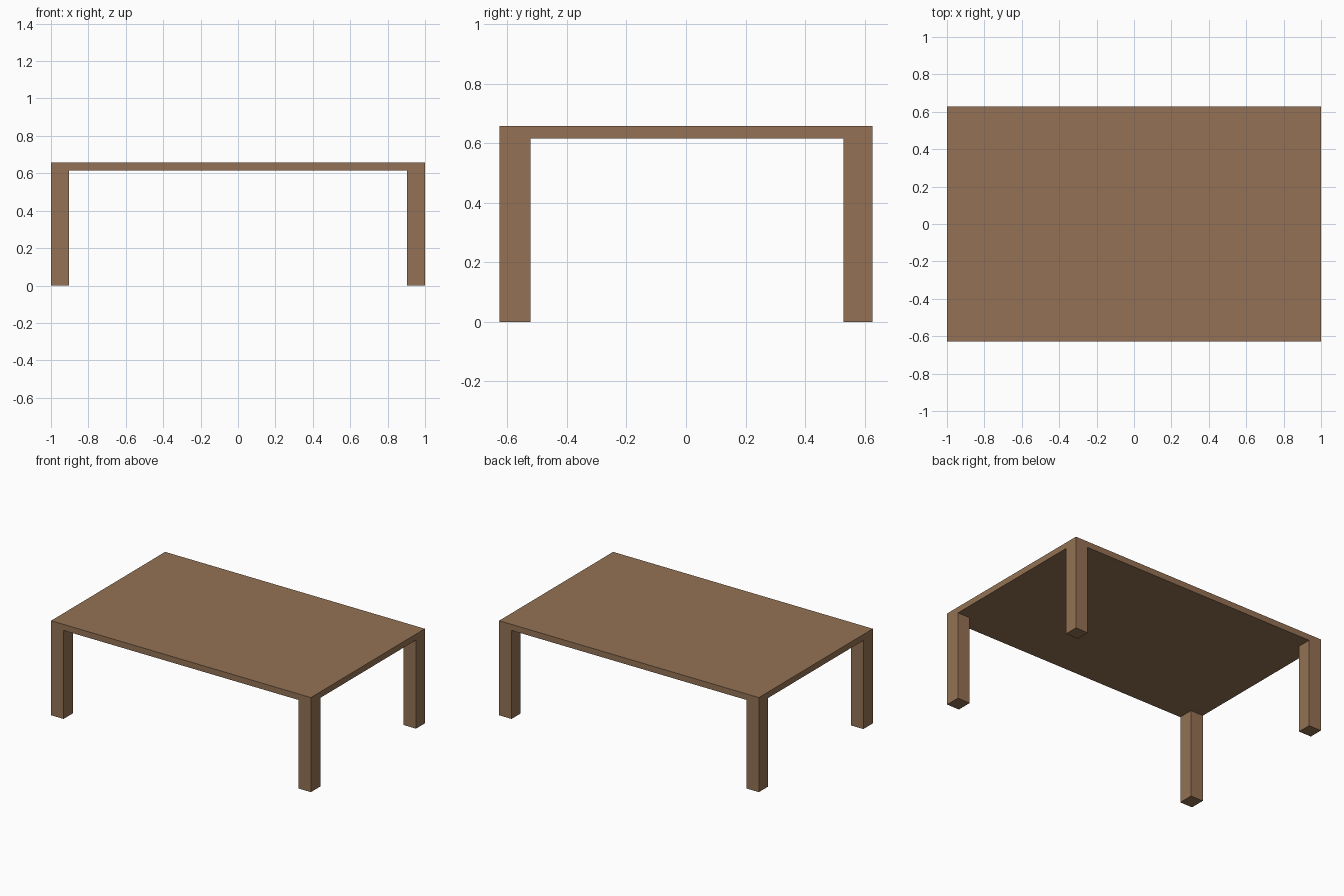
import bpy

if "Cube" in bpy.data.objects:
    bpy.data.objects.remove(bpy.data.objects["Cube"])

wood = bpy.data.materials.new("brown_wood")
wood.diffuse_color = (0.296, 0.167, 0.089, 1.0)
wood.use_nodes = True
wood.node_tree.nodes["Principled BSDF"].inputs["Base Color"].default_value = wood.diffuse_color


def box(name, lo, hi):
    """Flat-shaded box spanning two opposite corners."""
    centre = [(a + b) / 2 for a, b in zip(lo, hi)]
    bpy.ops.mesh.primitive_cube_add(size=1, location=centre)
    ob = bpy.context.object
    ob.name = name
    ob.scale = [b - a for a, b in zip(lo, hi)]
    bpy.ops.object.transform_apply(location=False, rotation=False, scale=True)
    ob.data.materials.append(wood)
    return ob


HALF_X, HALF_Y = 1.0, 0.627
UNDERSIDE, HEIGHT = 0.616, 0.658
LEG_X = 0.096

# Thin table top
box("table_top", (-HALF_X, -HALF_Y, UNDERSIDE), (HALF_X, HALF_Y, HEIGHT))

# Corner legs, flush with the edges of the top; front legs are slightly deeper
for row, y0, y1 in (("front", -HALF_Y, -0.522), ("back", 0.529, HALF_Y)):
    for side, x0, x1 in (("left", -HALF_X, -HALF_X + LEG_X),
                         ("right", HALF_X - LEG_X, HALF_X)):
        box(f"{row}_{side}_leg", (x0, y0, 0), (x1, y1, UNDERSIDE))
